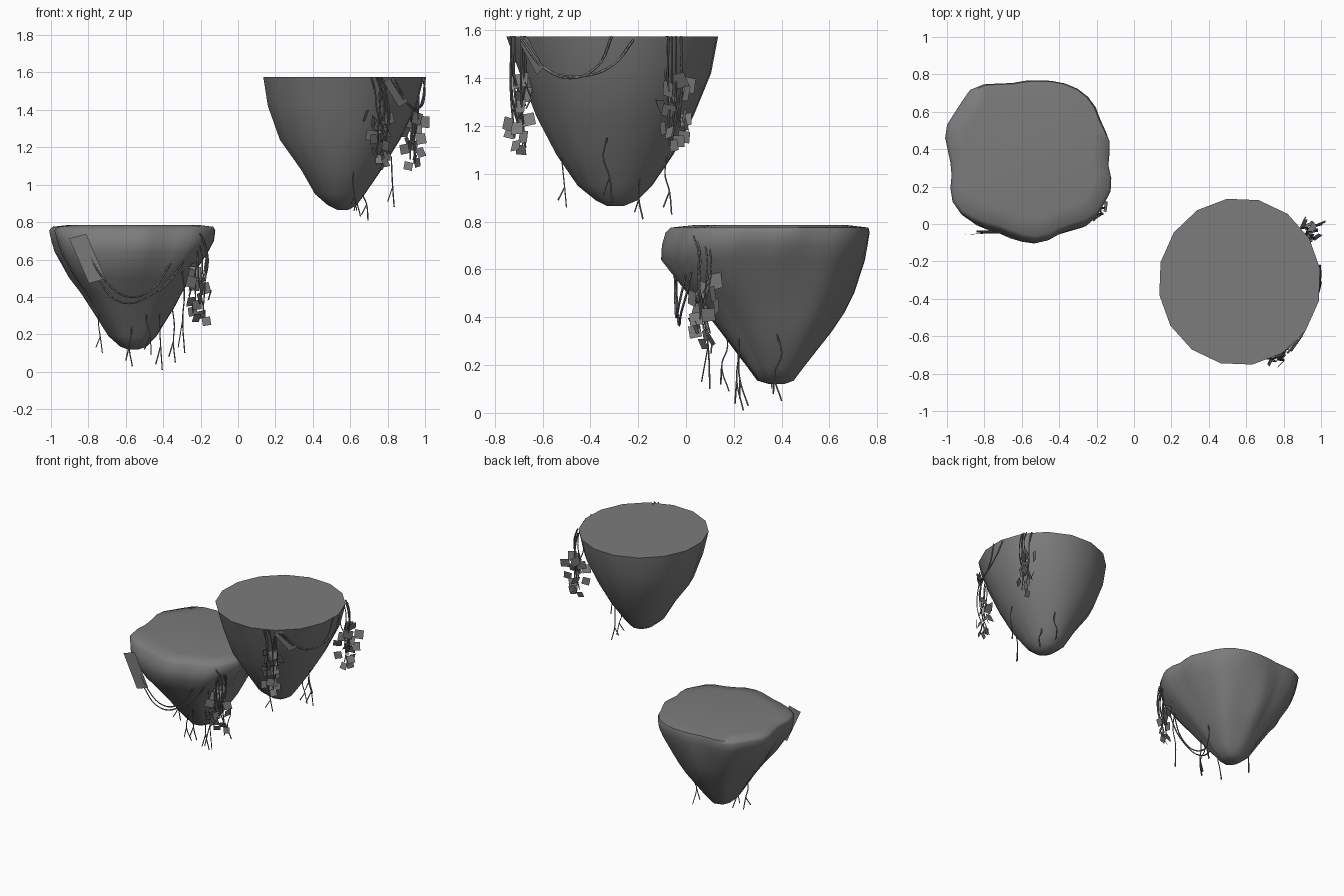
import bpy, bmesh, math, random
from mathutils import Vector, Matrix, noise

random.seed(4)
if "Cube" in bpy.data.objects:
    bpy.data.objects.remove(bpy.data.objects["Cube"])

grey = bpy.data.materials.new("stone grey")
grey.use_nodes = True
colour = (0.2, 0.2, 0.2, 1)
grey.diffuse_color = colour
grey.node_tree.nodes["Principled BSDF"].inputs["Base Color"].default_value = colour


def finish(bm, name):
    mesh = bpy.data.meshes.new(name)
    bm.to_mesh(mesh)
    bm.free()
    mesh.materials.append(grey)
    obj = bpy.data.objects.new(name, mesh)
    bpy.context.collection.objects.link(obj)
    return obj


def smooth(obj, angle):
    bpy.ops.object.select_all(action='DESELECT')
    obj.select_set(True)
    bpy.context.view_layer.objects.active = obj
    bpy.ops.object.shade_smooth_by_angle(angle=math.radians(angle))


def island(name, rings, sides, power, lumps, angle):
    """Loft through rings given as (z, x min, x max, y min, y max)."""
    bm = bmesh.new()
    loops = []
    for z, x0, x1, y0, y1 in rings:
        loop = []
        for i in range(sides):
            a = math.tau * (i + 0.4) / sides
            c, s = math.cos(a), math.sin(a)
            r = (abs(c) ** power + abs(s) ** power) ** (-1 / power)
            r *= 1 + lumps * noise.noise(Vector((c * 2.4, s * 2.4, z * 2)))
            loop.append(bm.verts.new(((x0 + x1) / 2 + r * c * (x1 - x0) / 2,
                                      (y0 + y1) / 2 + r * s * (y1 - y0) / 2, z)))
        loops.append(loop)
    for low, high in zip(loops, loops[1:]):
        for i in range(sides):
            j = (i + 1) % sides
            bm.faces.new((low[i], low[j], high[j], high[i]))
    bm.faces.new(loops[0][::-1])
    bm.faces.new(loops[-1])
    smooth(finish(bm, name), angle)


def cords(name, paths, radius):
    """Thin round cords along smooth paths."""
    curve = bpy.data.curves.new(name, 'CURVE')
    curve.dimensions = '3D'
    curve.bevel_depth = radius
    curve.bevel_resolution = 0
    curve.resolution_u = 5
    curve.materials.append(grey)
    for path in paths:
        line = curve.splines.new('BEZIER')
        line.bezier_points.add(len(path) - 1)
        for point, co in zip(line.bezier_points, path):
            point.co = co
            point.handle_left_type = point.handle_right_type = 'AUTO'
    bpy.context.collection.objects.link(bpy.data.objects.new(name, curve))


def jitter(amount):
    return random.uniform(-amount, amount)


def card(bm, centre, across, down):
    """One flat four-cornered plate."""
    c, u, v = Vector(centre), Vector(across) / 2, Vector(down) / 2
    bm.faces.new([bm.verts.new(p) for p in (c - u - v, c + u - v, c + u + v, c - u + v)])


def leafy_vine(name, anchor, hang, top, leaf_top, bottom):
    """Strands bending over the rim, with square leaves lower down."""
    paths = []
    for i in range(7):
        dx, dy = jitter(0.035), jitter(0.035)
        end = bottom + random.uniform(0, 0.2)
        paths.append([(anchor[0] + dx, anchor[1] + dy, top),
                      (hang[0] + dx, hang[1] + dy, top - 0.07),
                      (hang[0] + dx + jitter(0.015), hang[1] + dy, (top + end) / 2 - 0.03),
                      (hang[0] + jitter(0.03), hang[1] + jitter(0.03), end)])
    cords(name + "_stems", paths, 0.004)
    bm = bmesh.new()
    count = 17
    for i in range(count):
        t = i / (count - 1)
        spread = 0.07 - 0.03 * t
        size = 0.066 - 0.02 * t
        turn = (Matrix.Rotation(math.pi / 4 + jitter(0.7), 3, 'Z')
                @ Matrix.Rotation(jitter(0.5), 3, 'X') @ Matrix.Rotation(jitter(0.3), 3, 'Y'))
        card(bm, (hang[0] + jitter(spread), hang[1] + jitter(spread),
                  leaf_top + (bottom - leaf_top) * t),
             turn @ Vector((size, 0, 0)), turn @ Vector((0, 0, size)))
    finish(bm, name + "_leaves")


def roots(name, starts):
    """Hanging roots given as (x, y, top z, bottom z), each with a forked tip."""
    paths = []
    for x, y, z0, z1 in starts:
        fork = (x + jitter(0.01), y + jitter(0.015), z0 + (z1 - z0) * 0.6)
        paths.append([(x, y, z0), (x + jitter(0.015), y + jitter(0.02), (z0 + fork[2]) / 2),
                      fork, (x + 0.015, y + 0.02, z1)])
        paths.append([fork, (x - 0.02, y - 0.015, z1 + 0.03)])
    cords(name, paths, 0.0035)


# Rough lower island with a rounded rim
island("rough_island", [
    (0.12, -0.59, -0.53, 0.35, 0.41),
    (0.135, -0.63, -0.49, 0.30, 0.45),
    (0.19, -0.69, -0.44, 0.26, 0.49),
    (0.34, -0.78, -0.345, 0.145, 0.60),
    (0.42, -0.83, -0.30, 0.08, 0.65),
    (0.50, -0.89, -0.25, 0.01, 0.69),
    (0.64, -0.965, -0.155, -0.09, 0.745),
    (0.70, -0.985, -0.12, -0.085, 0.76),
    (0.755, -1.0, -0.11, -0.07, 0.77),
    (0.775, -0.985, -0.12, -0.05, 0.765),
    (0.785, -0.90, -0.2, 0.04, 0.68)], 40, 2.35, 0.1, 60)

# Smooth upper island with a flat top
island("smooth_island", [
    (0.865, 0.53, 0.59, -0.33, -0.26),
    (0.89, 0.48, 0.635, -0.38, -0.20),
    (0.95, 0.41, 0.68, -0.455, -0.14),
    (1.08, 0.335, 0.77, -0.545, -0.05),
    (1.24, 0.22, 0.87, -0.63, 0.035),
    (1.42, 0.155, 0.96, -0.70, 0.11),
    (1.575, 0.13, 1.0, -0.757, 0.14)], 16, 2, 0, 40)

# Leafy vines at the rims
leafy_vine("lower_vine", (-0.23, 0.06), (-0.20, 0.08), 0.74, 0.55, 0.27)
leafy_vine("upper_front_vine", (0.74, -0.70), (0.76, -0.70), 1.575, 1.39, 1.10)
leafy_vine("upper_side_vine", (0.91, -0.05), (0.93, -0.05), 1.575, 1.39, 1.10)

# Sagging ropes
cords("lower_ropes", [
    [(-0.84, -0.04, 0.68), (-0.75, -0.04, 0.50), (-0.62, -0.03, 0.37),
     (-0.45, -0.02, 0.42), (-0.33, 0.01, 0.53), (-0.25, 0.04, 0.70)],
    [(-0.82, -0.045, 0.68), (-0.72, -0.045, 0.50), (-0.58, -0.04, 0.40),
     (-0.45, -0.03, 0.45), (-0.36, 0.0, 0.58), (-0.27, 0.03, 0.70)]], 0.005)
cords("upper_ropes", [
    [(0.82, -0.69, 1.56), (0.90, -0.59, 1.44), (0.95, -0.48, 1.40),
     (0.985, -0.37, 1.45), (1.0, -0.31, 1.575)],
    [(0.84, -0.68, 1.56), (0.91, -0.57, 1.43), (0.97, -0.42, 1.41),
     (0.995, -0.30, 1.46), (0.995, -0.22, 1.56)]], 0.005)

# Flat planks held by the ropes
bm = bmesh.new()
card(bm, (-0.805, -0.05, 0.605), (0.09, 0.005, 0.025), (0.105, 0.01, -0.24))
finish(bm, "lower_plank")
bm = bmesh.new()
card(bm, (0.845, -0.645, 1.495), (0.05, 0.03, 0.03), (0.08, 0.07, -0.13))
finish(bm, "upper_plank")

# Hanging roots
roots("lower_roots", [
    (-0.74, 0.34, 0.32, 0.10), (-0.58, 0.24, 0.30, 0.03), (-0.48, 0.16, 0.36, 0.09),
    (-0.42, 0.22, 0.33, 0.01), (-0.35, 0.38, 0.33, 0.05), (-0.30, 0.08, 0.55, 0.10)])
roots("upper_roots", [
    (0.82, -0.33, 1.15, 0.88), (0.62, -0.52, 1.07, 0.86),
    (0.68, -0.20, 1.02, 0.81), (0.64, -0.08, 1.07, 0.83)])
